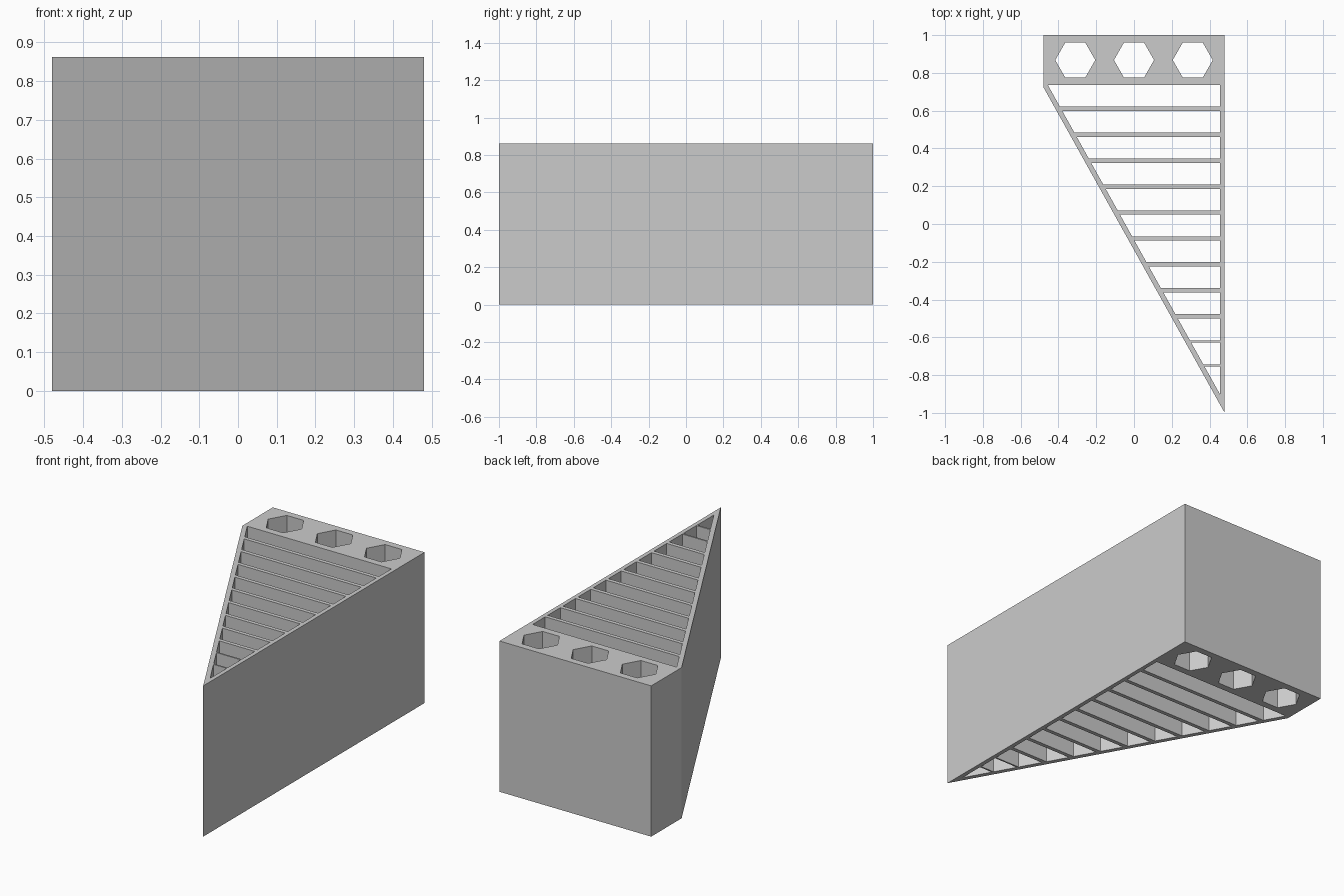
import bpy, bmesh, math

HEIGHT = 0.862
HALF_WIDTH = 0.48
SHOULDER_Y = 0.725      # where the slanted wall meets the block
BLOCK_Y = 0.735         # inner edge of the solid block
WALL_X = 0.456          # inner face of the straight wall
SLANT_WALL = 0.03       # slanted wall thickness measured along x

if "Cube" in bpy.data.objects:
    bpy.data.objects.remove(bpy.data.objects["Cube"], do_unlink=True)

grey = bpy.data.materials.new("light grey")
grey.use_nodes = True
colour = (0.6, 0.6, 0.6, 1)
grey.diffuse_color = colour
grey.node_tree.nodes["Principled BSDF"].inputs["Base Color"].default_value = colour

profile = bpy.data.curves.new("bracket_profile", "CURVE")
profile.dimensions = "2D"
profile.fill_mode = "BOTH"
profile.extrude = HEIGHT / 2


def add_loop(points):
    """Add a closed straight-sided loop to the profile."""
    spline = profile.splines.new("POLY")
    spline.points.add(len(points) - 1)
    for point, (x, y) in zip(spline.points, points):
        point.co = (x, y, 0, 1)
    spline.use_cyclic_u = True


def slant_x(y):
    """Inner face of the slanted wall at a given y."""
    t = (SHOULDER_Y - y) / (SHOULDER_Y + 1)
    return -HALF_WIDTH + 2 * HALF_WIDTH * t + SLANT_WALL


# Outer outline: block at the back, tapering to a point at the front
add_loop([(-HALF_WIDTH, 1), (-HALF_WIDTH, SHOULDER_Y),
          (HALF_WIDTH, -1), (HALF_WIDTH, 1)])

# Three hexagonal holes through the block
for cx in (-0.311, 0, 0.311):
    add_loop([(cx + 0.106 * math.cos(math.radians(a)),
               0.868 + 0.107 * math.sin(math.radians(a)))
              for a in range(0, 360, 60)])

# Cross ribs (centre, thickness): nine thick ones and two thin ones
ribs = [(0.61 - 0.1373 * i, 0.023) for i in range(9)]
ribs += [(-0.622, 0.009), (-0.749, 0.009)]

# Open pockets between the ribs
top = BLOCK_Y
for y, thickness in ribs:
    bottom = y + thickness / 2
    add_loop([(slant_x(top), top), (slant_x(bottom), bottom),
              (WALL_X, bottom), (WALL_X, top)])
    top = y - thickness / 2

# Triangular pocket at the tip
tip_y = SHOULDER_Y - (WALL_X - SLANT_WALL + HALF_WIDTH) \
    * (SHOULDER_Y + 1) / (2 * HALF_WIDTH)
add_loop([(slant_x(top), top), (WALL_X, tip_y), (WALL_X, top)])

# Turn the extruded profile into one clean solid
source = bpy.data.objects.new("profile_helper", profile)
bpy.context.scene.collection.objects.link(source)
bpy.context.view_layer.update()
depsgraph = bpy.context.evaluated_depsgraph_get()
mesh = bpy.data.meshes.new_from_object(source.evaluated_get(depsgraph))
bpy.data.objects.remove(source, do_unlink=True)

bm = bmesh.new()
bm.from_mesh(mesh)
bmesh.ops.remove_doubles(bm, verts=bm.verts, dist=0.0005)
bmesh.ops.translate(bm, verts=bm.verts, vec=(0, 0, HEIGHT / 2))
bmesh.ops.recalc_face_normals(bm, faces=bm.faces)
for face in bm.faces:
    face.smooth = False
    face.material_index = 0
bm.to_mesh(mesh)
bm.free()

mesh.name = "ribbed_wedge_bracket"
mesh.materials.clear()
mesh.materials.append(grey)
bracket = bpy.data.objects.new("ribbed_wedge_bracket", mesh)
bpy.context.scene.collection.objects.link(bracket)
